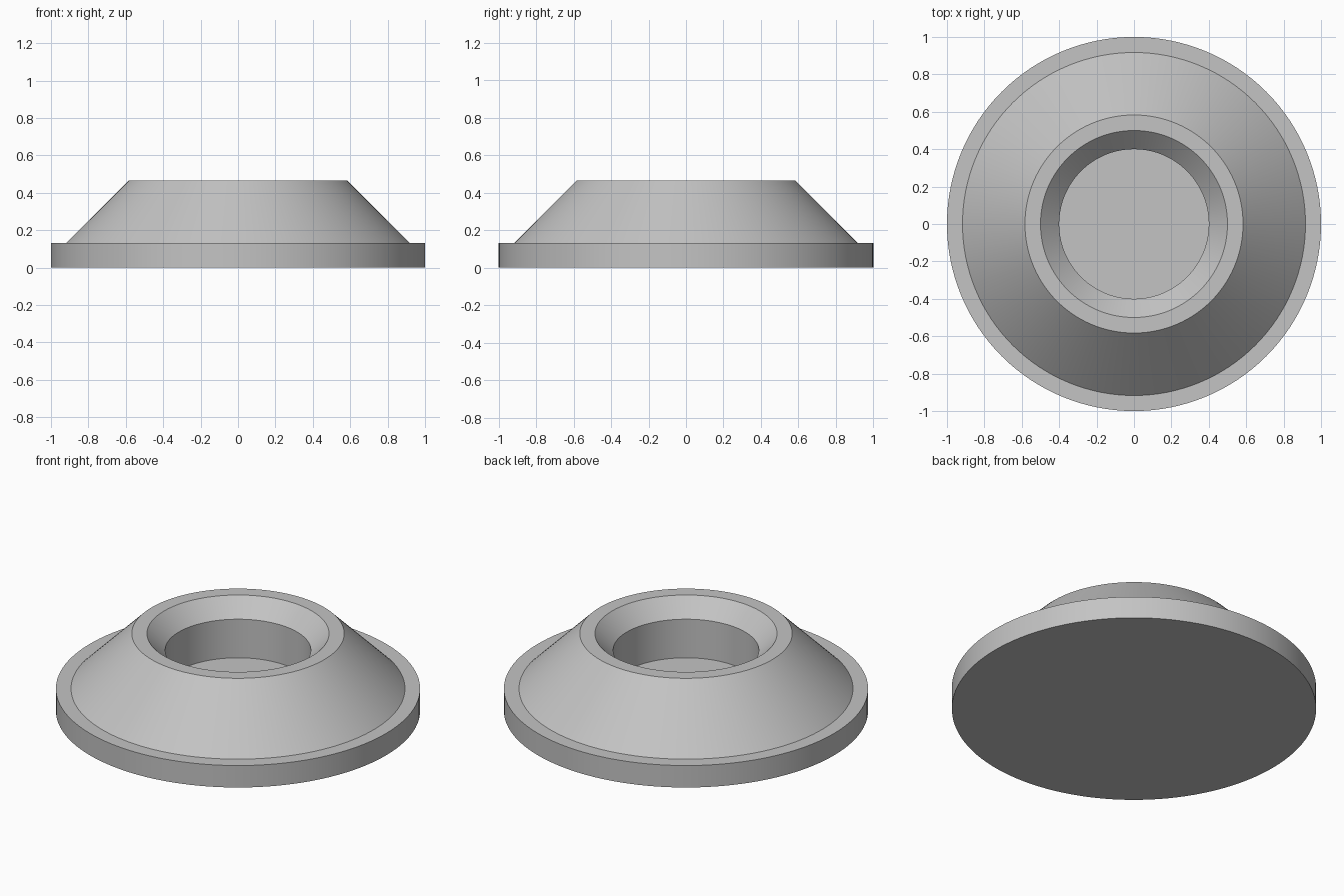
import bpy
import bmesh
import math

SEGMENTS = 128

default_cube = bpy.data.objects.get("Cube")
if default_cube:
    bpy.data.objects.remove(default_cube, do_unlink=True)

# Single plain grey material
grey = bpy.data.materials.new("light_grey")
grey.use_nodes = True
colour = (0.55, 0.55, 0.55, 1.0)
grey.diffuse_color = colour
grey.node_tree.nodes["Principled BSDF"].inputs["Base Color"].default_value = colour


def lathe(name, profile, material):
    """Revolve a (radius, height) profile around z; axis ends become flat caps."""
    bm = bmesh.new()
    rings = []
    for radius, height in profile:
        rings.append([bm.verts.new((radius * math.cos(2 * math.pi * i / SEGMENTS),
                                    radius * math.sin(2 * math.pi * i / SEGMENTS),
                                    height)) for i in range(SEGMENTS)])
    for low, high in zip(rings, rings[1:]):
        for i in range(SEGMENTS):
            j = (i + 1) % SEGMENTS
            bm.faces.new((low[i], low[j], high[j], high[i]))
    bm.faces.new(rings[0][::-1])
    bm.faces.new(rings[-1])
    bmesh.ops.recalc_face_normals(bm, faces=bm.faces)
    mesh = bpy.data.meshes.new(name)
    bm.to_mesh(mesh)
    bm.free()
    mesh.materials.append(material)
    obj = bpy.data.objects.new(name, mesh)
    bpy.context.collection.objects.link(obj)
    bpy.ops.object.select_all(action="DESELECT")
    obj.select_set(True)
    bpy.context.view_layer.objects.active = obj
    bpy.ops.object.shade_smooth_by_angle(angle=math.radians(30))
    return obj


# Base disc, sloped collar, flat lip, chamfered bore and recessed floor
lathe("flanged_collar", [
    (1.0, 0.0),
    (1.0, 0.133),
    (0.917, 0.133),
    (0.583, 0.467),
    (0.5, 0.467),
    (0.4, 0.367),
    (0.4, 0.133),
], grey)
